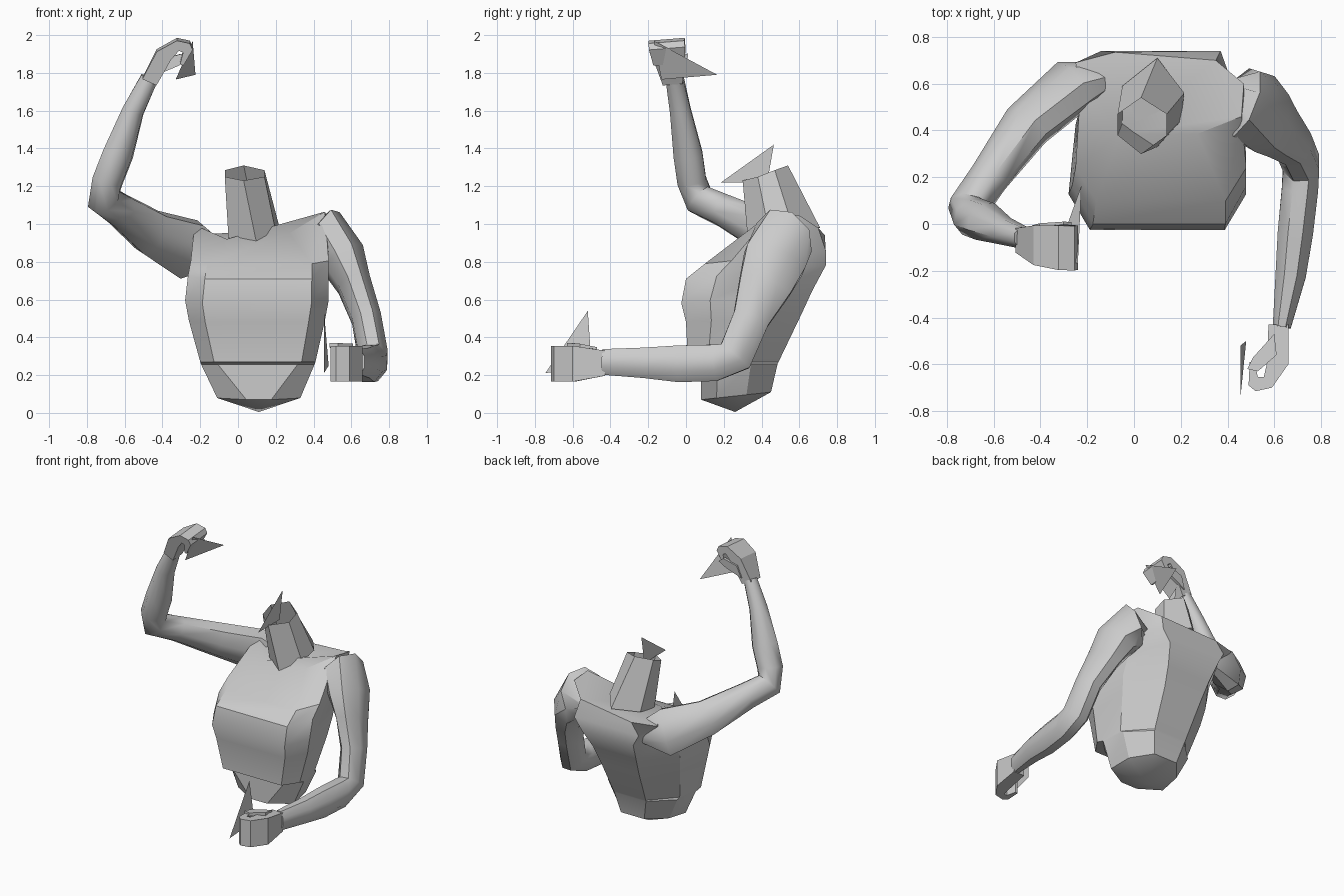
import bpy, bmesh, math
from mathutils import Vector

cube = bpy.data.objects.get("Cube")
if cube:
    bpy.data.objects.remove(cube)

GREY = (0.6, 0.6, 0.6, 1)
grey = bpy.data.materials.new("plain grey")
grey.use_nodes = True
grey.diffuse_color = GREY
grey.node_tree.nodes["Principled BSDF"].inputs["Base Color"].default_value = GREY


def finish(name, bm, angle=30):
    bmesh.ops.recalc_face_normals(bm, faces=bm.faces)
    mesh = bpy.data.meshes.new(name)
    bm.to_mesh(mesh)
    bm.free()
    mesh.materials.append(grey)
    obj = bpy.data.objects.new(name, mesh)
    bpy.context.collection.objects.link(obj)
    bpy.ops.object.select_all(action='DESELECT')
    obj.select_set(True)
    bpy.context.view_layer.objects.active = obj
    bpy.ops.object.shade_smooth_by_angle(angle=math.radians(angle))
    return obj


def loft(name, rings, end=True, tip=None, angle=30):
    """Skin a list of equal-sized point rings."""
    bm = bmesh.new()
    loops = [[bm.verts.new(p) for p in ring] for ring in rings]
    n = len(loops[0])
    for a, b in zip(loops, loops[1:]):
        for i in range(n):
            j = (i + 1) % n
            bm.faces.new((a[i], a[j], b[j], b[i]))
    if tip:
        v = bm.verts.new(tip)
        for i in range(n):
            bm.faces.new((loops[0][i], loops[0][(i + 1) % n], v))
    else:
        bm.faces.new(loops[0])
    if end:
        bm.faces.new(loops[-1])
    return finish(name, bm, angle)


def torso_ring(left, right, front, back, zf, zb, flat=0.76, spine=0.42):
    """Eight-sided body section; flat and spine are the front and back panel widths."""
    cx, hw, d = (left + right) / 2, (right - left) / 2, back - front
    half = [(flat, 0), (1, 0.22), (0.92, 0.65), (spine, 1)]
    outline = half + [(-s, t) for s, t in reversed(half)]
    return [(cx + s * hw, front + t * d, zf + t * (zb - zf)) for s, t in outline]


def arm(name, ref, sections, sides=8):
    """Tube through (centre, half width in the bend plane, half width across)."""
    ref = Vector(ref).normalized()
    centres = [Vector(s[0]) for s in sections]
    rings = []
    for k, (_, ru, rv) in enumerate(sections):
        c = centres[k]
        t = (centres[min(k + 1, len(centres) - 1)] - centres[max(k - 1, 0)]).normalized()
        u = t.cross(ref).normalized()
        v = u.cross(t)
        turn = [math.tau * (i + 0.5) / sides for i in range(sides)]
        rings.append([c + u * ru * 1.05 * math.cos(a) + v * rv * 1.05 * math.sin(a) for a in turn])
    return loft(name, rings, angle=48)


# torso, with the rib cage overhanging the belly
shoulder_ring = [(0.27, 0.385, 0.95), (0.46, 0.46, 1.065), (0.47, 0.6, 1.045), (0.35, 0.7, 0.98),
                 (-0.08, 0.735, 0.94), (-0.25, 0.69, 0.94), (-0.23, 0.56, 0.995), (-0.06, 0.385, 0.92)]
body = [
    torso_ring(-0.11, 0.33, 0.08, 0.45, 0.07, 0.11, 0.3),
    torso_ring(-0.195, 0.405, 0.08, 0.485, 0.255, 0.26, 0.7),
    torso_ring(-0.2, 0.41, 0.01, 0.49, 0.27, 0.27),
    torso_ring(-0.26, 0.46, 0.0, 0.61, 0.48, 0.52),
    torso_ring(-0.28, 0.48, -0.025, 0.67, 0.58, 0.65, spine=0.45),
    torso_ring(-0.265, 0.48, 0.0, 0.74, 0.71, 0.78, spine=0.55),
    torso_ring(-0.25, 0.48, 0.1, 0.74, 0.79, 0.86, spine=0.7),
    shoulder_ring,
]
loft("torso", body, tip=(0.11, 0.26, 0.005), angle=32)

# neck, open at the top
neck_base = [(0.1, 0.33, 0.89), (0.2, 0.44, 0.96), (0.215, 0.56, 1.0),
             (0.1, 0.71, 0.98), (-0.05, 0.59, 0.95), (-0.05, 0.43, 0.92)]
neck_top = [(0.03, 0.3, 1.23), (0.14, 0.38, 1.25), (0.14, 0.47, 1.285),
            (0.03, 0.54, 1.31), (-0.07, 0.47, 1.285), (-0.07, 0.38, 1.25)]
loft("neck", [neck_base, neck_top], end=False, angle=20)

# left arm, hanging with the forearm forward
arm("left_arm", (1, 0, 0), [
    ((0.36, 0.56, 0.9), 0.06, 0.05),
    ((0.46, 0.52, 0.93), 0.16, 0.15),
    ((0.56, 0.47, 0.81), 0.17, 0.12),
    ((0.615, 0.42, 0.68), 0.145, 0.09),
    ((0.68, 0.345, 0.5), 0.1, 0.08),
    ((0.715, 0.26, 0.3), 0.1, 0.08),
    ((0.71, 0.15, 0.265), 0.1, 0.08),
    ((0.69, -0.04, 0.26), 0.1, 0.078),
    ((0.67, -0.22, 0.265), 0.083, 0.067),
    ((0.632, -0.44, 0.27), 0.07, 0.04)])

# right arm, raised with the forearm up
arm("right_arm", (-0.44, 0.54, 0.3), [
    ((-0.1, 0.64, 0.84), 0.07, 0.05),
    ((-0.26, 0.595, 0.865), 0.16, 0.105),
    ((-0.46, 0.42, 0.955), 0.12, 0.1),
    ((-0.62, 0.2, 1.07), 0.09, 0.08),
    ((-0.71, 0.07, 1.13), 0.09, 0.08),
    ((-0.69, 0.03, 1.23), 0.085, 0.075),
    ((-0.635, 0.01, 1.37), 0.085, 0.075),
    ((-0.555, -0.03, 1.6), 0.06, 0.055),
    ((-0.47, -0.06, 1.77), 0.045, 0.05)])

# hands: a curled palm-and-finger outline given some width, plus a thumb
CURL = [(0, 0.055), (0.16, 0.06), (0.225, 0.075), (0.225, 0.1), (0.16, 0.115), (0.16, 0.135),
        (0.26, 0.14), (0.285, 0.11), (0.27, 0.04), (0.17, -0.03), (0, -0.03)]
THUMB = [(0.04, 0.03), (0.13, 0.02), (0.2, 0.1), (0.19, 0.145), (0.14, 0.12)]


def hand(side, wrist, forward, curl, across, narrow):
    o, f, c, w = (Vector(v) for v in (wrist, forward, curl, across))

    def slab(part, outline, low, high):
        rings = []
        for edge in (low, high):
            rings.append([o + f * a + c * b + w * edge * min(1, narrow + 2 * a)
                          for a, b in outline])
        loft(side + part, rings, angle=25)

    slab("_hand", CURL, -0.105, 0.085)
    slab("_thumb", THUMB, 0.075, 0.1)


hand("left", (0.63, -0.43, 0.27), (0, -1, 0), (-1, 0, 0), (0, 0, 1), 0.7)
hand("right", (-0.48, -0.065, 1.76), (0.45, -0.1, 0.87), (0.88, 0, -0.4), (0, 1, 0.08), 0.55)

# loose flat shards by the neck and the hands
shards = {
    "neck_shard": [(0.03, 0.185, 1.22), (0.03, 0.465, 1.42), (0.03, 0.43, 1.22)],
    "left_hand_shard": [(0.455, -0.52, 0.54), (0.455, -0.745, 0.21), (0.48, -0.5, 0.25)],
    "right_hand_shard": [(-0.24, -0.17, 1.97), (-0.225, 0.165, 1.79), (-0.33, -0.13, 1.765)],
}
for name, points in shards.items():
    bm = bmesh.new()
    bm.faces.new([bm.verts.new(p) for p in points])
    finish(name, bm)
